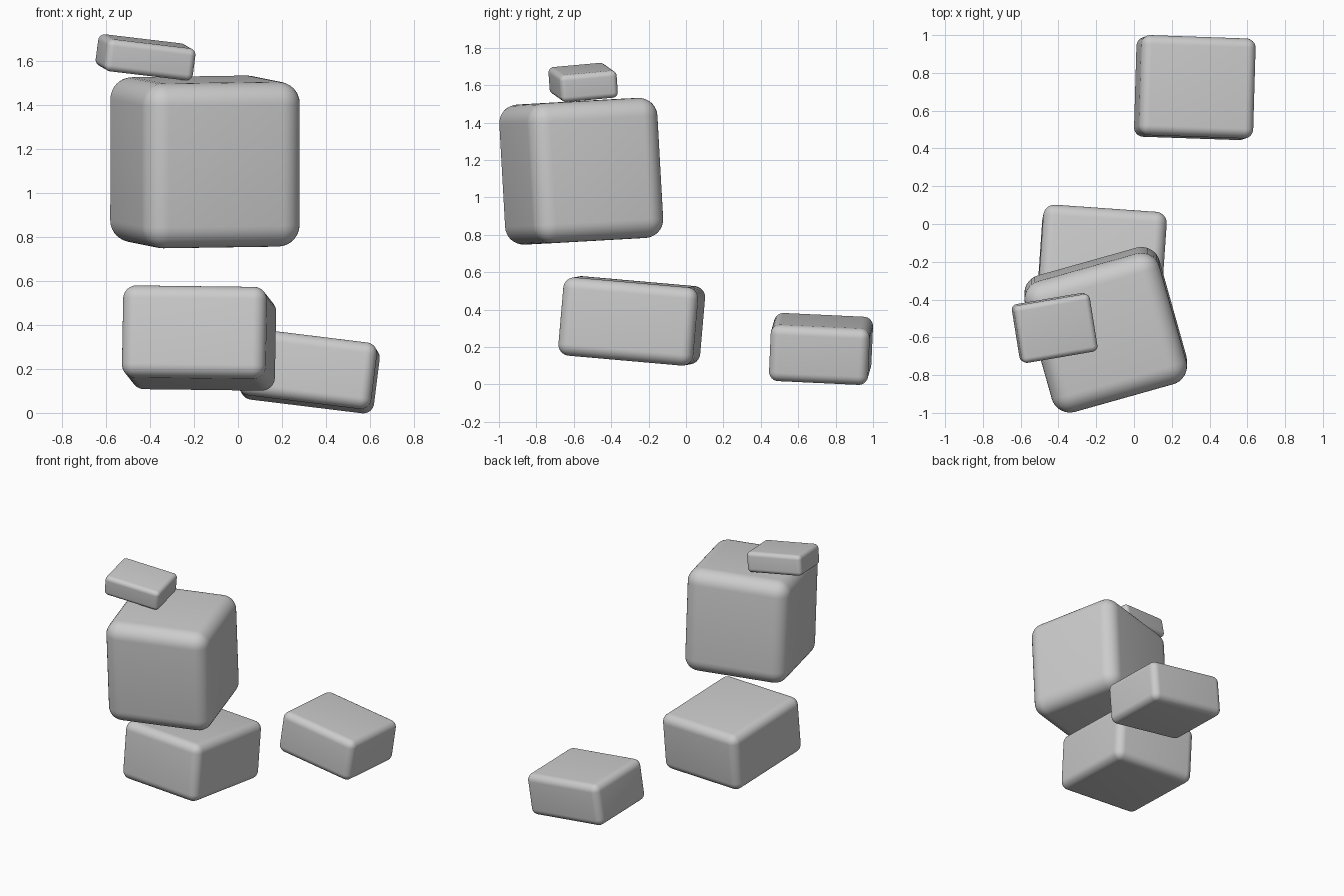
import bpy
from math import radians

default = bpy.data.objects.get("Cube")
if default:
    bpy.data.objects.remove(default, do_unlink=True)

grey = bpy.data.materials.new("stone_grey")
grey.use_nodes = True
colour = (0.6, 0.6, 0.6, 1)
grey.diffuse_color = colour
grey.node_tree.nodes["Principled BSDF"].inputs["Base Color"].default_value = colour


def rounded_block(name, centre, size, turn, radius):
    """Box with soft bevelled edges, tilted and turned in place."""
    bpy.ops.mesh.primitive_cube_add(size=1)
    block = bpy.context.object
    block.name = name
    block.scale = size
    bpy.ops.object.transform_apply(location=False, rotation=False, scale=True)
    block.location = centre
    block.rotation_euler = [radians(a) for a in turn]
    block.data.materials.append(grey)
    bevel = block.modifiers.new("soft_edges", "BEVEL")
    bevel.width = radius
    bevel.segments = 8
    bpy.ops.object.modifier_apply(modifier=bevel.name)
    bpy.ops.object.shade_smooth()
    return block


# Large block above, with a small slab resting on its top
rounded_block("large_block", (-0.15, -0.56, 1.14), (0.74, 0.72, 0.75), (3.1, -0.8, 15.7), 0.1)
rounded_block("small_slab", (-0.42, -0.55, 1.615), (0.41, 0.31, 0.147), (5.2, 6.7, 9.7), 0.03)

# Lower block beneath it, and a separate block behind
rounded_block("lower_block", (-0.177, -0.29, 0.34), (0.655, 0.725, 0.42), (-5, 0.7, -4), 0.06)
rounded_block("rear_block", (0.322, 0.722, 0.19), (0.61, 0.53, 0.304), (-2.7, 7, -2), 0.05)
